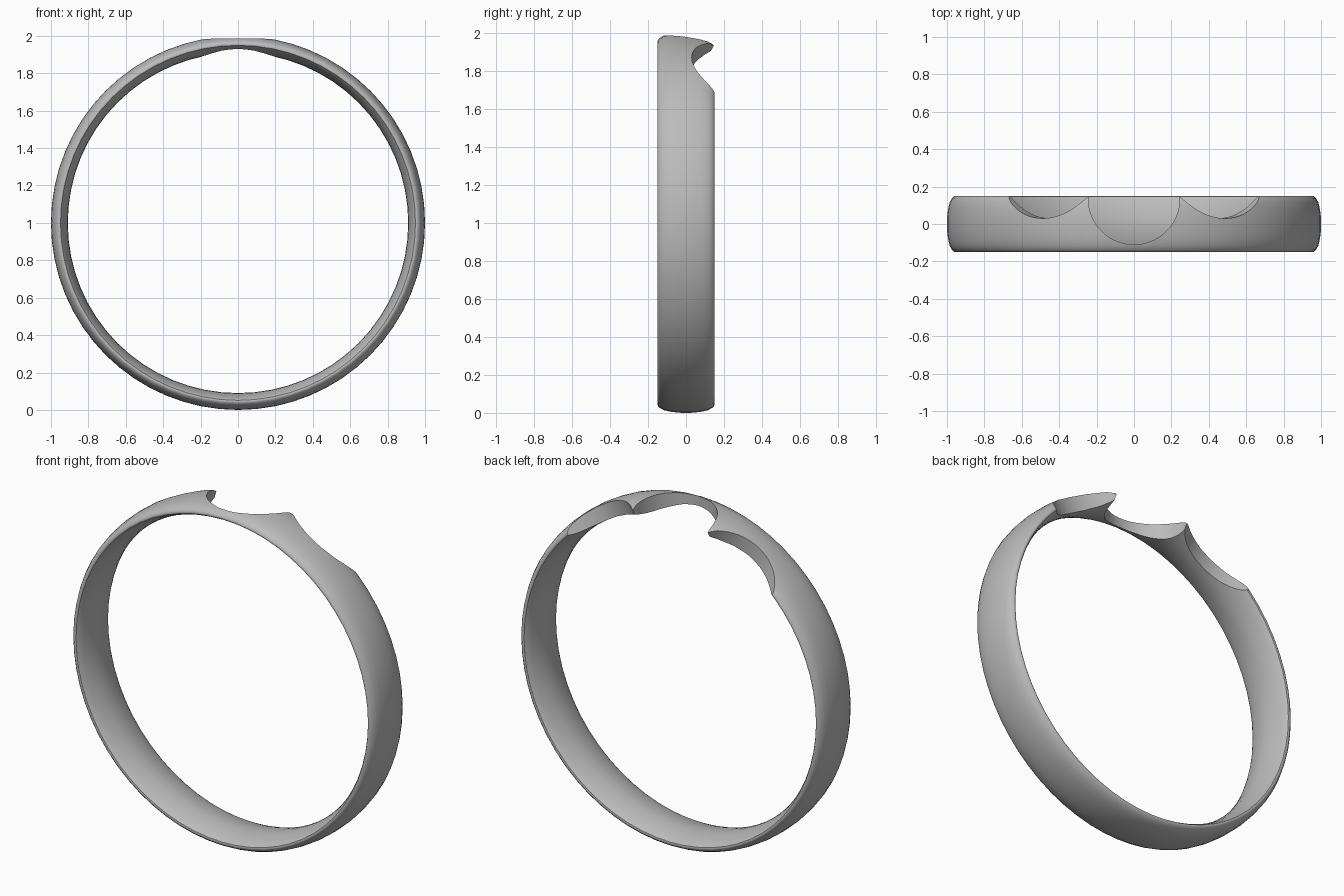
import bpy, bmesh
from math import pi, sin, cos, radians
from mathutils import Matrix, Vector

cube = bpy.data.objects.get("Cube")
if cube:
    bpy.data.objects.remove(cube, do_unlink=True)

metal = bpy.data.materials.new("grey metal")
metal.use_nodes = True
metal.diffuse_color = (0.5, 0.5, 0.5, 1)
metal.node_tree.nodes["Principled BSDF"].inputs["Base Color"].default_value = (0.5, 0.5, 0.5, 1)


def make_object(name, bm):
    bmesh.ops.recalc_face_normals(bm, faces=bm.faces)
    mesh = bpy.data.meshes.new(name)
    bm.to_mesh(mesh)
    bm.free()
    mesh.materials.append(metal)
    obj = bpy.data.objects.new(name, mesh)
    bpy.context.collection.objects.link(obj)
    return obj


# Band: rounded lens section swept about the y axis (half profile: y, radius)
outer = [(0, 1), (0.04, 0.999), (0.08, 0.994), (0.115, 0.986), (0.138, 0.974), (0.148, 0.963)]
inner = [(0.148, 0.949), (0.135, 0.94), (0.11, 0.93), (0.08, 0.921), (0.04, 0.913), (0, 0.91)]
half = outer + [(0.15, 0.956)] + inner
section = half + [(-y, r) for y, r in half[-2:0:-1]]
SEGMENTS = 64
bm = bmesh.new()
rings = []
for i in range(SEGMENTS):
    a = 2 * pi * i / SEGMENTS
    rings.append([bm.verts.new((r * sin(a), y, 1 + r * cos(a))) for y, r in section])
for i, ring in enumerate(rings):
    following = rings[(i + 1) % SEGMENTS]
    for j in range(len(section)):
        k = (j + 1) % len(section)
        bm.faces.new((ring[j], ring[k], following[k], following[j]))
band = make_object("ring_band", bm)


# Scallops: round cutters pointing outward from the ring centre
def cut_scallop(angle, radius, y):
    bm = bmesh.new()
    bmesh.ops.create_cone(bm, cap_ends=True, segments=64, radius1=radius, radius2=radius, depth=0.5)
    place = (Matrix.Translation(Vector((0, y, 1))) @ Matrix.Rotation(radians(angle), 4, 'Y')
             @ Matrix.Translation(Vector((0, 0, 0.95))))
    bmesh.ops.transform(bm, matrix=place, verts=bm.verts)
    cutter = make_object("scallop_cutter", bm)
    cutter.hide_render = True
    mod = band.modifiers.new("scallop", 'BOOLEAN')
    mod.operation = 'DIFFERENCE'
    mod.solver = 'EXACT'
    mod.object = cutter
    bpy.ops.object.modifier_apply(modifier=mod.name)
    bpy.data.objects.remove(cutter, do_unlink=True)


bpy.ops.object.select_all(action='DESELECT')
band.select_set(True)
bpy.context.view_layer.objects.active = band
cut_scallop(0, 0.244, 0.134)
for side in (-1, 1):
    cut_scallop(side * 29.3, 0.314, 0.344)

bpy.ops.object.shade_smooth_by_angle(angle=radians(35))
